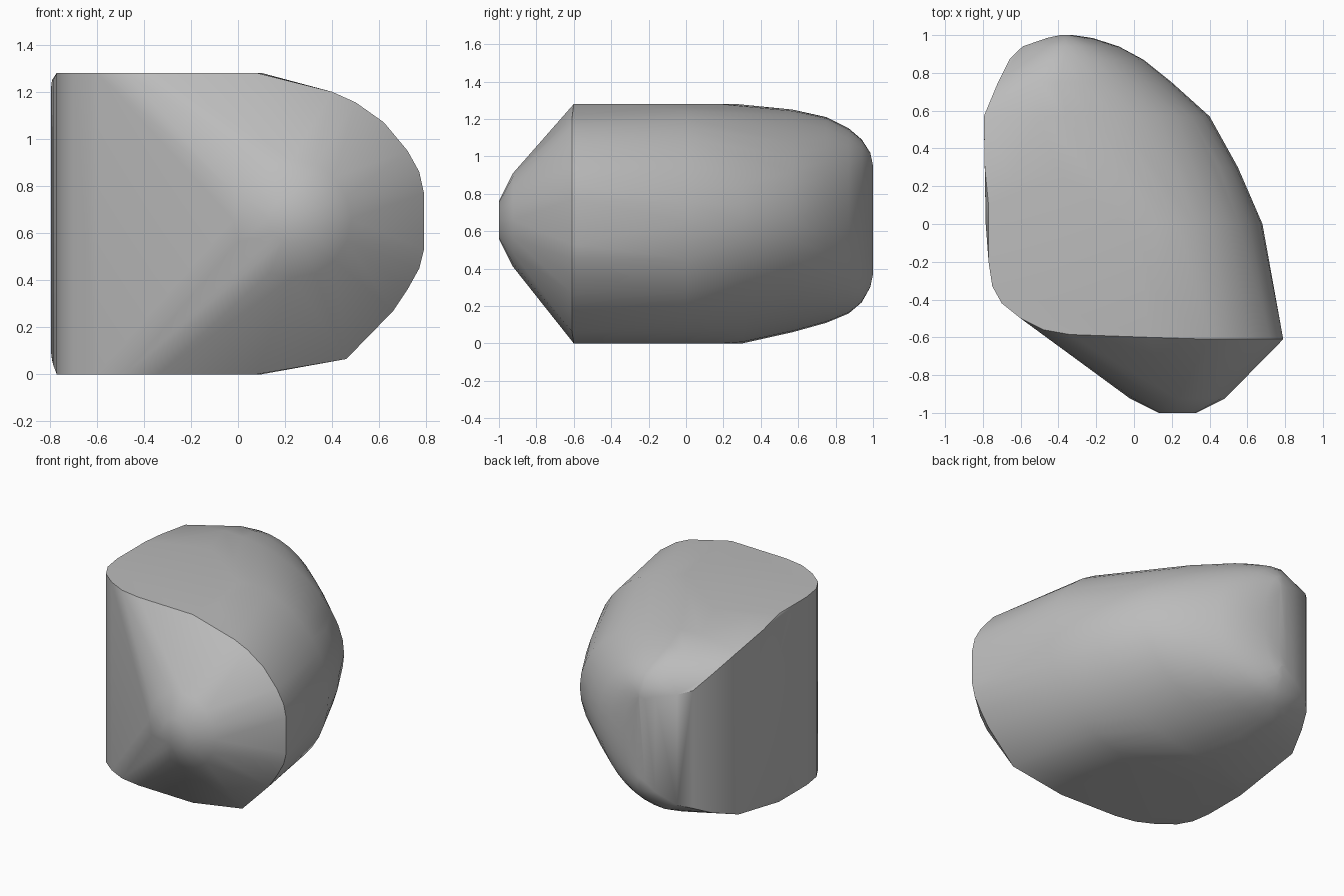
import bpy, bmesh
from math import sin, cos, pi, radians

cube = bpy.data.objects.get("Cube")
if cube:
    bpy.data.objects.remove(cube)

HEIGHT = 1.28
MID = 0.65
points = []


def ring(y, radius, count=16):
    """Ring facing the front, around the nose centre."""
    for i in range(count):
        a = 2 * pi * i / count
        points.append((0.23 + radius * cos(a), y, 0.66 + radius * sin(a)))


def section(y, left, left_low, left_high, centre, low, high, right, steps=10):
    """Cross-section: a left wall and a rounded right side."""
    points.extend([(left, y, left_low), (left, y, left_high)])
    for i in range(steps + 1):
        a = pi / 2 * i / steps
        x = centre + (right - centre) * sin(a)
        points.append((x, y, MID + (high - MID) * cos(a)))
        points.append((x, y, MID - (MID - low) * cos(a)))


# blunt nose
ring(-1.0, 0.10)
ring(-0.925, 0.25)

# flat top and bottom outline, with the full-height front left corner
for x, y in [(-0.77, -0.2), (-0.75, -0.33), (-0.7, -0.42), (-0.6, -0.5),
             (-0.48, -0.56), (-0.34, -0.585), (0.08, -0.6), (0.1, -0.35),
             (0.03, -0.05), (-0.15, 0.18), (-0.4, 0.27), (-0.65, 0.24), (-0.77, 0.1)]:
    points.extend([(x, y, 0), (x, y, HEIGHT)])

# sharp front rim
for x, z in [(0.4, 1.2), (0.5, 1.155), (0.62, 1.07), (0.72, 0.95), (0.77, 0.86),
             (0.79, 0.77), (0.79, 0.53), (0.77, 0.45), (0.72, 0.36), (0.66, 0.27),
             (0.46, 0.065)]:
    points.append((x, -0.61, z))

# body tapering to the rounded back
section(0.0, -0.785, 0.04, 1.25, 0.03, 0.01, 1.27, 0.68)
section(0.3, -0.79, 0.06, 1.25, -0.35, 0.0, 1.275, 0.55)
section(0.57, -0.795, 0.1, 1.21, -0.5, 0.06, 1.25, 0.40)
section(0.75, -0.72, 0.16, 1.1, -0.5, 0.11, 1.21, 0.2)
section(0.87, -0.66, 0.22, 1.02, -0.45, 0.16, 1.15, 0.05)
section(0.94, -0.59, 0.25, 1.0, -0.4, 0.22, 1.09, -0.08)
section(0.985, -0.46, 0.32, 0.97, -0.37, 0.3, 1.02, -0.22)
section(1.0, -0.39, 0.38, 0.94, -0.35, 0.37, 0.95, -0.32)

# wrap everything in one solid
bm = bmesh.new()
for p in points:
    bm.verts.new(p)
bmesh.ops.remove_doubles(bm, verts=bm.verts, dist=0.004)
hull = bmesh.ops.convex_hull(bm, input=bm.verts)
inside = {g for g in hull["geom_interior"] + hull["geom_unused"]
          if isinstance(g, bmesh.types.BMVert)}
bmesh.ops.delete(bm, geom=list(inside), context="VERTS")
bmesh.ops.dissolve_limit(bm, angle_limit=radians(1), verts=bm.verts, edges=bm.edges)
bmesh.ops.recalc_face_normals(bm, faces=bm.faces)
mesh = bpy.data.meshes.new("rock")
bm.to_mesh(mesh)
bm.free()
rock = bpy.data.objects.new("rock", mesh)
bpy.context.collection.objects.link(rock)

# grey stone
stone = bpy.data.materials.new("grey_stone")
stone.use_nodes = True
colour = (0.5, 0.5, 0.5, 1)
stone.diffuse_color = colour
stone.node_tree.nodes["Principled BSDF"].inputs["Base Color"].default_value = colour
mesh.materials.append(stone)

bpy.context.view_layer.objects.active = rock
rock.select_set(True)
bpy.ops.object.shade_smooth_by_angle(angle=radians(32))
